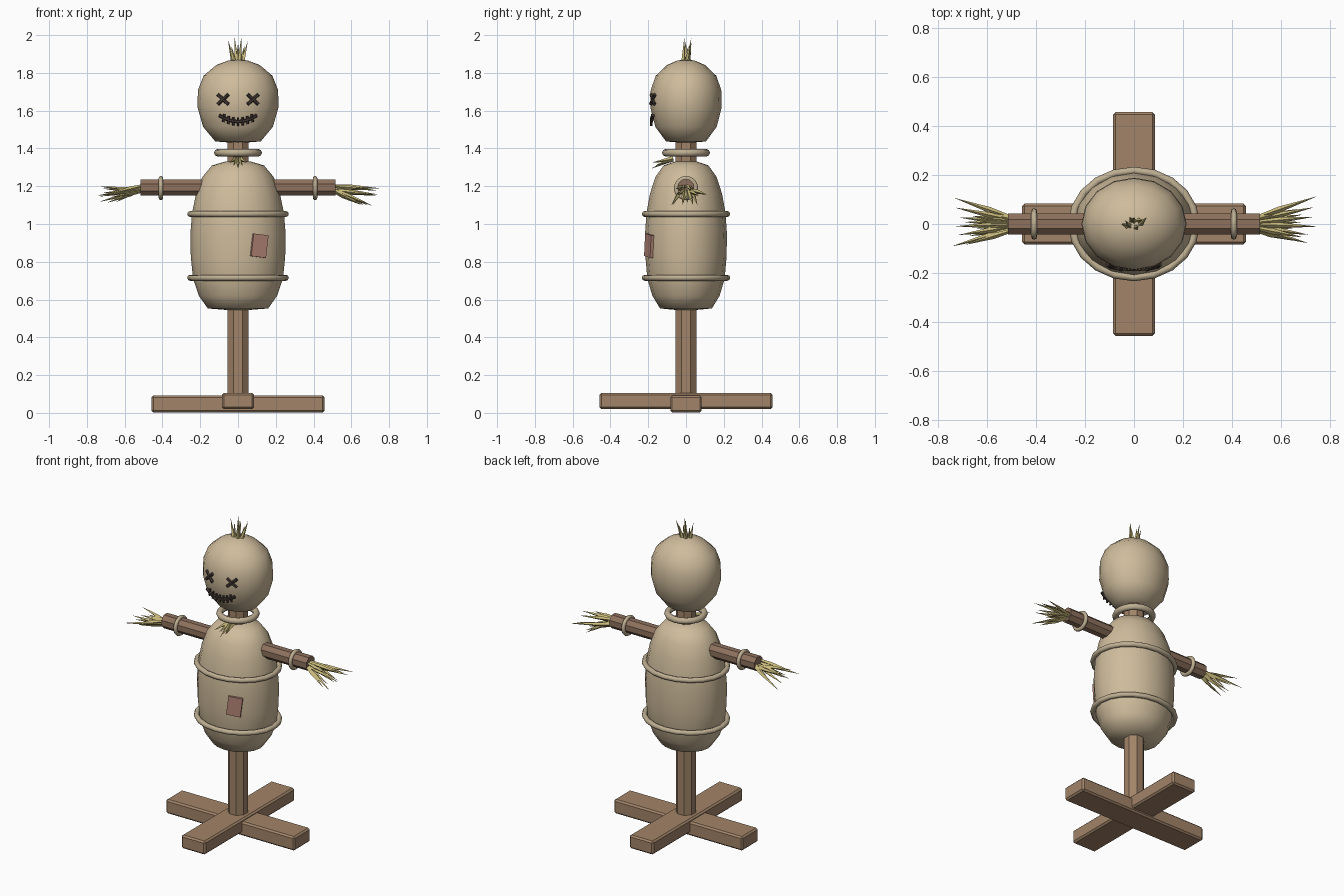
import bpy, bmesh, math, random
from mathutils import Vector, Matrix

random.seed(4)
cube = bpy.data.objects.get("Cube")
if cube:
    bpy.data.objects.remove(cube)


def material(name, r, g, b):
    m = bpy.data.materials.new(name)
    m.use_nodes = True
    m.diffuse_color = (r, g, b, 1)
    bsdf = next(n for n in m.node_tree.nodes if n.type == 'BSDF_PRINCIPLED')
    bsdf.inputs["Base Color"].default_value = (r, g, b, 1)
    bsdf.inputs["Roughness"].default_value = 0.9
    return m


BURLAP = material("burlap", .62, .50, .33)
WOOD = material("wood", .36, .23, .14)
DARK_WOOD = material("dark wood", .27, .165, .11)
ROPE = material("rope", .52, .43, .29)
STRAW = material("straw", .58, .49, .20)
PATCH = material("patch cloth", .45, .23, .18)
THREAD = material("dark thread", .06, .042, .036)


def finish(name, bm, mat, smooth=None):
    bmesh.ops.recalc_face_normals(bm, faces=bm.faces)
    mesh = bpy.data.meshes.new(name)
    bm.to_mesh(mesh)
    bm.free()
    mesh.materials.append(mat)
    ob = bpy.data.objects.new(name, mesh)
    bpy.context.collection.objects.link(ob)
    if smooth:
        bpy.ops.object.select_all(action='DESELECT')
        ob.select_set(True)
        bpy.context.view_layer.objects.active = ob
        bpy.ops.object.shade_smooth_by_angle(angle=math.radians(smooth))
    return ob


def box(bm, size, matrix):
    bmesh.ops.create_cube(bm, size=1, matrix=matrix @ Matrix.Diagonal((*size, 1)))


def rod(bm, a, b, r1, r2, sides, spin=0):
    # Tapered stick running from a to b
    a, b = Vector(a), Vector(b)
    turn = (b - a).to_track_quat('Z', 'Y').to_matrix().to_4x4()
    m = Matrix.Translation((a + b) / 2) @ turn @ Matrix.Rotation(spin, 4, 'Z')
    bmesh.ops.create_cone(bm, cap_ends=True, segments=sides, radius1=r1,
                          radius2=r2, depth=(b - a).length, matrix=m)


def lathe(name, profile, depth, mat, sides=16):
    # Stuffed sack: profile of (radius, z), flattened front to back
    bm = bmesh.new()
    verts = [bm.verts.new((r, 0, z)) for r, z in profile]
    edges = [bm.edges.new(p) for p in zip(verts, verts[1:])]
    bmesh.ops.spin(bm, geom=verts + edges, cent=(0, 0, 0), axis=(0, 0, 1),
                   angle=math.tau, steps=sides)
    bmesh.ops.remove_doubles(bm, verts=bm.verts, dist=.0005)
    bmesh.ops.scale(bm, vec=(1, depth, 1), verts=bm.verts)
    return finish(name, bm, mat, 60)


def ring(name, loc, rx, ry, thick, rot=(0, 0, 0)):
    bpy.ops.mesh.primitive_torus_add(major_radius=1, minor_radius=.1, major_segments=20,
                                     minor_segments=8, location=loc, rotation=rot)
    ob = bpy.context.object
    ob.name = name
    # Reshape so the rope keeps a round section on an oval loop
    for i, v in enumerate(ob.data.vertices):
        r = math.hypot(v.co.x, v.co.y)
        c, s = v.co.x / r, v.co.y / r
        out = (r - 1) / .1 * thick
        v.co = (c * (rx + out), s * (ry + out), v.co.z / .1 * thick)
    ob.data.materials.append(ROPE)
    bpy.ops.object.shade_smooth_by_angle(angle=math.radians(60))


# Crossed foot planks
for name, size, z in (("foot_plank_side", (.915, .166, .09), .047),
                      ("foot_plank_front", (.17, .915, .086), .063)):
    bm = bmesh.new()
    box(bm, size, Matrix.Translation((0, 0, z)))
    ob = finish(name, bm, WOOD)
    bev = ob.modifiers.new("soft edges", 'BEVEL')
    bev.width = .01
    bev.segments = 1

# Upright post and crossbar
bm = bmesh.new()
rod(bm, (0, 0, .05), (0, 0, 1.5), .06, .06, 8, math.pi / 8)
finish("post", bm, WOOD)
bm = bmesh.new()
rod(bm, (-.515, 0, 1.193), (.515, 0, 1.193), .046, .046, 8, math.pi / 8)
finish("crossbar", bm, DARK_WOOD)

# Burlap body and head
lathe("body", [(0, .54), (.16, .553), (.207, .62), (.238, .71), (.25, .83), (.252, .95),
               (.243, 1.06), (.222, 1.16), (.188, 1.25), (.138, 1.31), (.07, 1.33),
               (0, 1.335)], .86, BURLAP)
lathe("head", [(0, 1.428), (.12, 1.437), (.185, 1.515), (.215, 1.62), (.212, 1.71),
               (.182, 1.785), (.115, 1.842), (.05, 1.866), (0, 1.87)], .88, BURLAP)

# Ropes around waist, chest, neck and wrists
ring("chest_rope", (0, 0, 1.053), .253, .218, .016)
ring("waist_rope", (0, 0, .715), .253, .218, .016)
ring("neck_rope", (0, 0, 1.377), .107, .107, .02)
for side, s in (("left", 1), ("right", -1)):
    ring(side + "_wrist_rope", (s * .408, 0, 1.19), .052, .052, .012, (0, math.pi / 2, 0))

# Straw hands
for side, s in (("left", 1), ("right", -1)):
    bm = bmesh.new()
    for i in range(12):
        t = i / 11 * 2 - 1
        reach = random.uniform(.13, .18) + .06 * (i % 2)
        tip = (s * (.51 + reach), t * .105 * reach / .22,
               1.165 + random.uniform(-.075, .045))
        base = (s * .495, t * .025, 1.19 + random.uniform(-.02, .02))
        mid = Vector(base).lerp(Vector(tip), .4)
        rod(bm, base, mid, .007, .012, 4)
        rod(bm, mid, tip, .012, .0005, 4)
    finish(side + "_hand_straw", bm, STRAW)

# Straw tuft on the head
bm = bmesh.new()
for i in range(7):
    t = i / 6 * 2 - 1
    rod(bm, (t * .022, random.uniform(-.015, .015), 1.845),
        (t * .052, random.uniform(-.025, .03), 1.99 - .035 * (i % 2) - .02 * abs(t)),
        .014, .0005, 4)
finish("head_straw", bm, STRAW)

# Straw poking out under the neck rope
bm = bmesh.new()
for i in range(5):
    t = i / 4 * 2 - 1
    rod(bm, (t * .015, -.07, 1.345), (t * .045, -.18 + .02 * (i % 2), 1.295 + .03 * abs(t)),
        .014, .0005, 4)
finish("neck_straw", bm, STRAW)


def face_y(x, z):
    # Front surface of the head, pushed out slightly
    k = 1 - (x / .216) ** 2 - ((z - 1.65) / .222) ** 2
    return -.19 * math.sqrt(max(k, 0)) - .002


# Stitched cross eyes
for side, s in (("left", 1), ("right", -1)):
    bm = bmesh.new()
    for d in (-1, 1):
        ends = [(s * .079 + k * .028, 1.66 + k * d * .026) for k in (-1, 1)]
        rod(bm, *[(x, face_y(x, z), z) for x, z in ends], .0095, .0095, 6)
    finish(side + "_eye", bm, THREAD)

# Stitched smile
bm = bmesh.new()


def smile(x):
    z = 1.542 + 3.4 * x * x
    return Vector((x, face_y(x, z) - .016, z))


xs = [-.1 + .2 * i / 8 for i in range(9)]
for a, b in zip(xs, xs[1:]):
    rod(bm, smile(a), smile(b), .009, .009, 6)
for x in xs[1:-1]:
    up = Vector((-x * 2.2, 0, 1)).normalized() * .022
    rod(bm, smile(x) - up, smile(x) + up, .0065, .0065, 6)
finish("mouth", bm, THREAD)

# Cloth patch on the belly
bm = bmesh.new()
m = (Matrix.Translation((.113, -.196, .885)) @ Matrix.Rotation(math.radians(22), 4, 'Z')
     @ Matrix.Rotation(math.radians(7), 4, 'Y'))
box(bm, (.085, .016, .12), m)
finish("belly_patch", bm, PATCH)
